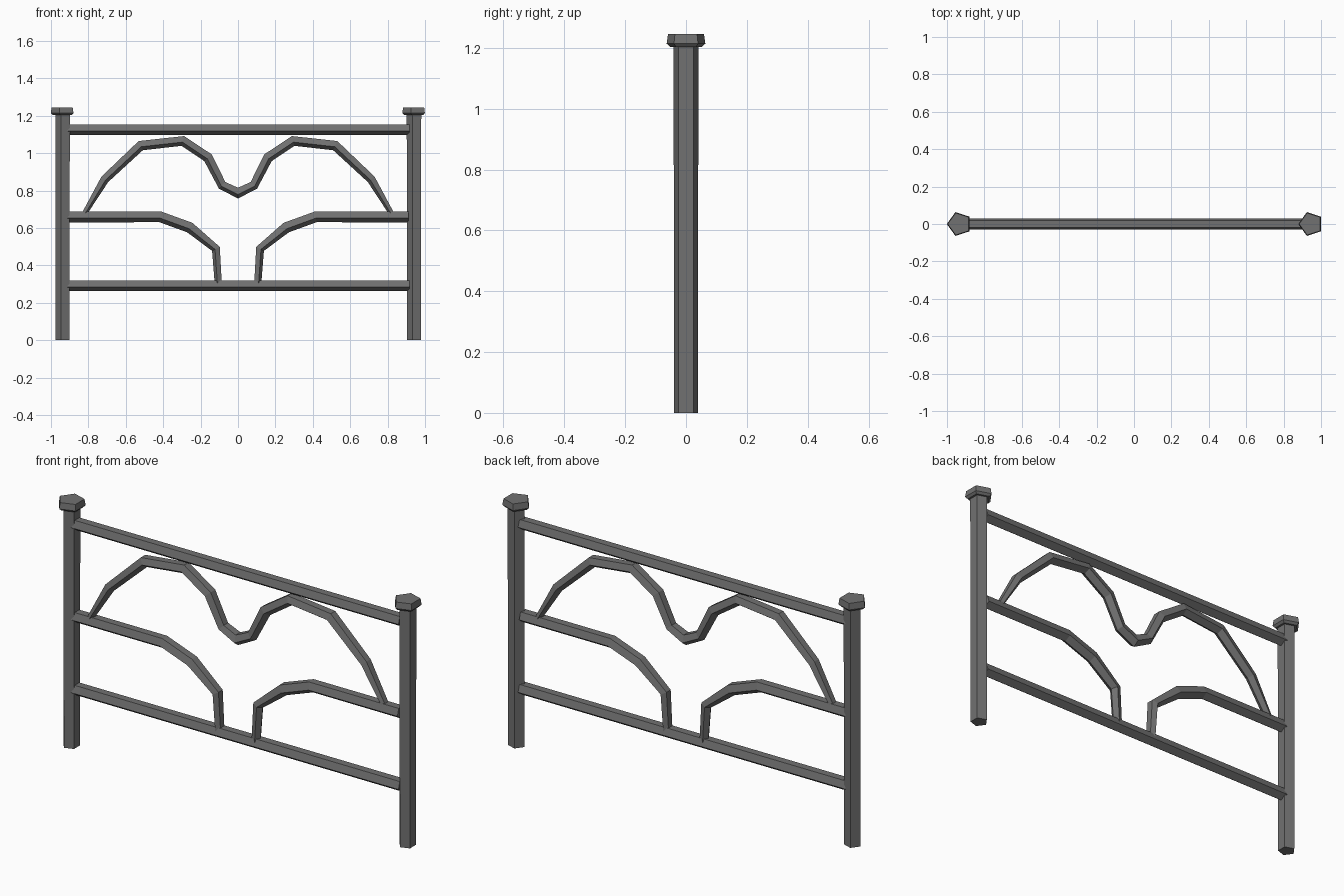
import bpy, bmesh
from math import cos, sin, pi
from mathutils import Vector

old = bpy.data.objects.get("Cube")
if old:
    bpy.data.objects.remove(old, do_unlink=True)

iron = bpy.data.materials.new("dark grey iron")
iron.use_nodes = True
grey = (0.165, 0.165, 0.165, 1)
iron.diffuse_color = grey
iron.node_tree.nodes["Principled BSDF"].inputs["Base Color"].default_value = grey


def loft(name, rings):
    """Skin a list of rings into a closed, flat-shaded bar."""
    bm = bmesh.new()
    rows = [[bm.verts.new(p) for p in ring] for ring in rings]
    for a, b in zip(rows, rows[1:]):
        for i in range(len(a)):
            j = (i + 1) % len(a)
            bm.faces.new((a[i], a[j], b[j], b[i]))
    bm.faces.new(rows[0])
    bm.faces.new(rows[-1])
    bmesh.ops.recalc_face_normals(bm, faces=bm.faces)
    mesh = bpy.data.meshes.new(name)
    bm.to_mesh(mesh)
    bm.free()
    mesh.materials.append(iron)
    obj = bpy.data.objects.new(name, mesh)
    bpy.context.collection.objects.link(obj)
    return obj


def upright(name, x, levels):
    """Five-sided column, one corner towards -x; levels are (z, radius)."""
    angles = [pi + 2 * pi * i / 5 for i in range(5)]
    loft(name, [[(x + r * cos(a), r * sin(a), z) for a in angles] for z, r in levels])


def bar(name, path):
    """Five-sided bar along (x, z, scale) points, flat side on the left of travel."""
    r = 0.032
    angles = [-pi / 2 + 2 * pi * i / 5 for i in range(5)]
    pts = [Vector((x, z)) for x, z, s in path]
    rings = []
    for i, (x, z, s) in enumerate(path):
        before = (pts[i] - pts[i - 1]).normalized() if i else Vector((0, 0))
        after = (pts[i + 1] - pts[i]).normalized() if i + 1 < len(pts) else Vector((0, 0))
        t = (before + after).normalized()
        n = Vector((-t.y, t.x))
        ring = []
        for a in angles:
            h = r * s * (sin(a) + 0.095)
            ring.append((x + n.x * h, r * cos(a) * (0.5 + 0.5 * s), z + n.y * h))
        rings.append(ring)
    return loft(name, rings)


def mirrored(path):
    return [(-x, z, s) for x, z, s in reversed(path)]


# Posts with flared caps
for side, x in (("right", -0.934), ("left", 0.945)):
    upright(side + "_post", x, [(0, 0.041), (1.21, 0.043)])
    upright(side + "_post_cap", x, [(1.203, 0.055), (1.214, 0.067), (1.245, 0.062)])

# Full-width rails
for name, z in (("top_rail", 1.125), ("bottom_rail", 0.291)):
    bar(name, [(-0.912, z, 1), (0.918, z, 1)])

# Middle rails that curve down to the bottom rail
curl = [(-0.912, 0.659, 1), (-0.415, 0.659, 1), (-0.258, 0.602, 1),
        (-0.118, 0.488, 0.8), (-0.105, 0.295, 0.65)]
bar("right_curved_rail", curl)
bar("left_curved_rail", mirrored(curl))

# Double arch that dips in the middle
arch = [(-0.825, 0.67, 0.45), (-0.712, 0.86, 0.8), (-0.52, 1.04, 0.93),
        (-0.295, 1.065, 0.93), (-0.16, 0.975, 0.93), (-0.085, 0.828, 0.85)]
bar("double_arch", arch + [(0, 0.786, 1)] + mirrored(arch))
